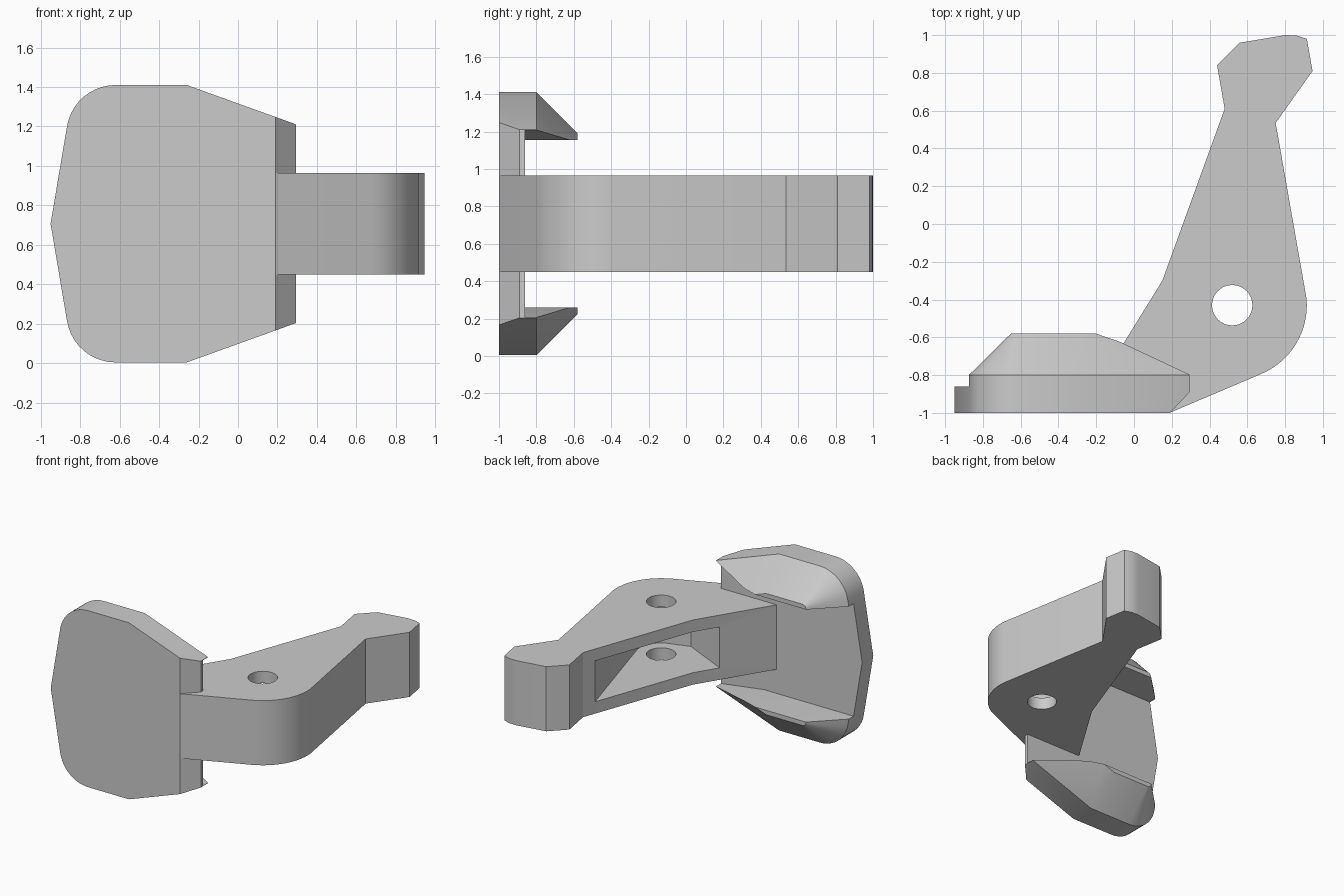
import bpy
import bmesh
from math import sin, cos, radians

cube = bpy.data.objects.get("Cube")
if cube:
    bpy.data.objects.remove(cube, do_unlink=True)

MID = 0.707  # height of the mirror plane

gray = bpy.data.materials.new("plain gray")
gray.use_nodes = True
color = (0.6, 0.6, 0.6, 1)
gray.diffuse_color = color
gray.node_tree.nodes["Principled BSDF"].inputs["Base Color"].default_value = color


def arc(cx, cy, r, start, end, steps):
    angles = [radians(start + (end - start) * i / steps) for i in range(steps + 1)]
    return [(cx + r * cos(a), cy + r * sin(a)) for a in angles]


def loft(name, rings):
    """Skin a list of equally long point rings and cap both ends."""
    bm = bmesh.new()
    loops = [[bm.verts.new(p) for p in ring] for ring in rings]
    n = len(loops[0])
    for a, b in zip(loops, loops[1:]):
        for i in range(n):
            j = (i + 1) % n
            bm.faces.new((a[i], a[j], b[j], b[i]))
    bm.faces.new(loops[0])
    bm.faces.new(loops[-1])
    bmesh.ops.recalc_face_normals(bm, faces=bm.faces)
    mesh = bpy.data.meshes.new(name)
    bm.to_mesh(mesh)
    bm.free()
    ob = bpy.data.objects.new(name, mesh)
    bpy.context.collection.objects.link(ob)
    mesh.materials.append(gray)
    return ob


def prism_z(name, outline, z0, z1):
    return loft(name, [[(x, y, z) for x, y in outline] for z in (z0, z1)])


def cut(ob, cutter):
    mod = ob.modifiers.new("cut", "BOOLEAN")
    mod.operation = "DIFFERENCE"
    mod.solver = "EXACT"
    mod.object = cutter
    bpy.context.view_layer.objects.active = ob
    bpy.ops.object.modifier_apply(modifier=mod.name)
    bpy.data.objects.remove(cutter, do_unlink=True)


def smooth(ob):
    bpy.ops.object.select_all(action="DESELECT")
    ob.select_set(True)
    bpy.context.view_layer.objects.active = ob
    bpy.ops.object.shade_smooth_by_angle(angle=radians(25))


# Plate: upper half outline mirrored in height, heights relative to MID
def plate_ring(y, left, radius, top_x, top_z, right):
    upper = [(left, 0)] + arc(-0.62, 0.453, radius, 171, 90, 10)
    upper += [(top_x, top_z), right]
    lower = [(x, -z) for x, z in reversed(upper[1:])]
    return [(x, y, MID + z) for x, z in upper + lower]


plate = loft("plate", [
    plate_ring(-1.0, -0.95, 0.25, -0.26, 0.703, (0.19, 0.541)),
    plate_ring(-0.89, -0.95, 0.25, -0.26, 0.703, (0.295, 0.503)),
    plate_ring(-0.8, -0.95, 0.25, -0.26, 0.703, (0.295, 0.503)),
    plate_ring(-0.58, -0.72, 0.03, -0.30, 0.483, (0.295, 0.269)),
])

# Channel that leaves two hooked lips on the plate
half = [(-1.2, 0.448), (-0.08, 0.448), (0.4, 0.515)]
channel = half + [(x, -z) for x, z in reversed(half)]
cut(plate, loft("channel_cutter",
                [[(x, y, MID + z) for x, z in channel] for y in (-0.86, -0.3)]))
smooth(plate)

# Arm: bent lever with a rounded elbow and a faceted tip
elbow = arc(0.52, -0.43, 0.395, 5, -67, 14)
arm = prism_z("arm", [
    (-0.24, -0.93), (0.15, -0.30), (0.48, 0.61), (0.44, 0.84), (0.56, 0.96),
    (0.80, 1.0), (0.86, 0.998), (0.915, 0.98), (0.945, 0.81), (0.75, 0.535),
] + elbow + [(0.19, -0.999)], 0.45, 0.965)

# Side pocket and pivot hole
pocket = [(0.04, -0.48), (-0.3, -0.3), (0.2, 0.6), (0.444, 0.51)]
pocket += arc(0.52, -0.43, 0.19, 10, -65, 8) + [(0.42, -0.66)]
cut(arm, prism_z("pocket_cutter", pocket, 0.545, 0.87))
cut(arm, prism_z("hole_cutter", arc(0.52, -0.43, 0.107, 0, 348.75, 31), 0.2, 1.2))
smooth(arm)
